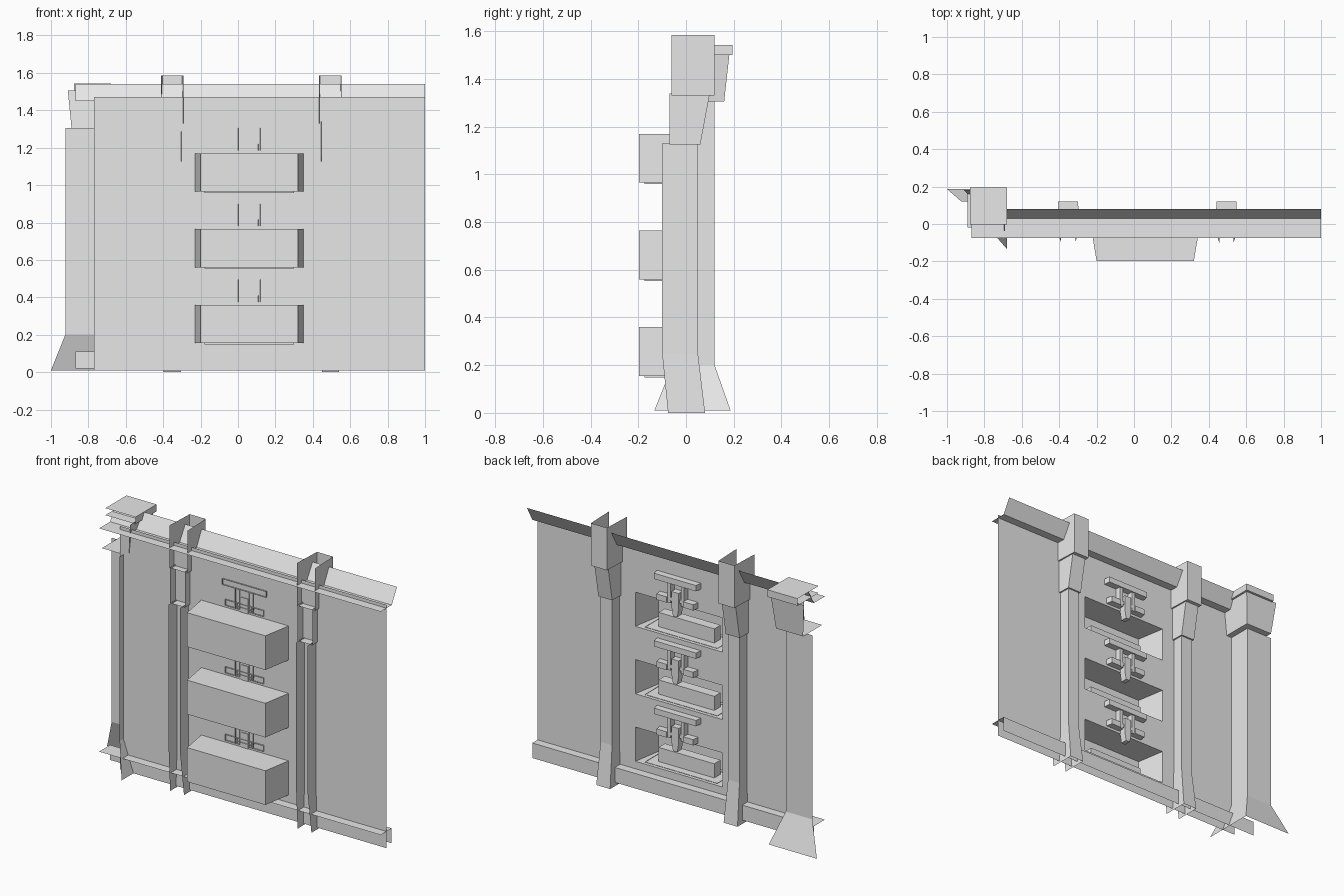
import bpy

cube = bpy.data.objects.get("Cube")
if cube:
    bpy.data.objects.remove(cube)

grey = bpy.data.materials.new("light_grey")
grey.use_nodes = True
grey.diffuse_color = (0.8, 0.8, 0.8, 1)
grey.node_tree.nodes["Principled BSDF"].inputs["Base Color"].default_value = (0.8, 0.8, 0.8, 1)

WALL_Y = -0.02


def build(name, verts, faces):
    mesh = bpy.data.meshes.new(name)
    mesh.from_pydata(verts, [], faces)
    mesh.materials.append(grey)
    obj = bpy.data.objects.new(name, mesh)
    bpy.context.scene.collection.objects.link(obj)
    return obj


def loft(name, rings, closed=False, caps=()):
    """Skin a sheet through rings of equal length; caps lists rings to fill."""
    n = len(rings[0])
    verts = [p for ring in rings for p in ring]
    faces = []
    for r in range(len(rings) - 1):
        for i in range(n if closed else n - 1):
            j = (i + 1) % n
            faces.append((r * n + i, r * n + j, r * n + n + j, r * n + n + i))
    for r in caps:
        faces.append([r * n + i for i in range(n)])
    return build(name, verts, faces)


def upright_rect(x0, x1, z0, z1, y):
    return [(x0, y, z0), (x1, y, z0), (x1, y, z1), (x0, y, z1)]


def flat_rect(x0, x1, y0, y1, z):
    return [(x0, y0, z), (x1, y0, z), (x1, y1, z), (x0, y1, z)]


def strip(name, profile, x0, x1):
    """Sweep an open (y, z) profile along x."""
    return loft(name, [[(x, y, z) for y, z in profile] for x in (x0, x1)])


# Wall sheet with three openings
NX0, NX1 = -0.23, 0.35
LEFT, RIGHT, BASE, TOP = -0.77, 1.0, 0.01, 1.47
niches = [(0.155 + 0.405 * i, 0.36 + 0.405 * i) for i in range(3)]
panels = [(LEFT, NX0, BASE, TOP), (NX1, RIGHT, BASE, TOP)]
edges = [BASE] + [z for pair in niches for z in pair] + [TOP]
panels += [(NX0, NX1, edges[i], edges[i + 1]) for i in range(0, len(edges), 2)]
wall_verts = [p for panel in panels for p in upright_rect(*panel, WALL_Y)]
build("wall", wall_verts, [range(4 * i, 4 * i + 4) for i in range(len(panels))])

# Skirting and flared cornice, both run past the wall at the corner
strip("skirting", [(-0.075, 0.11), (0.03, 0.11), (0.03, 0.02)], -0.87, RIGHT)
strip("cornice", [(-0.075, 1.45), (0.03, 1.45), (0.08, 1.54)], -0.87, RIGHT)

MID = 0.06
for k, (z0, z1) in enumerate(niches):
    # Recess with splayed sides
    side = [upright_rect(NX0, NX1, z0, z1, WALL_Y),
            upright_rect(NX0 + 0.03, NX1 - 0.03, z0, z1, -0.197)]
    loft(f"niche_{k}", side, True, (1,))
    # Shallow tray under the floor and the block standing in it
    loft(f"tray_{k}", [flat_rect(-0.18, 0.30, -0.175, -0.04, z) for z in (z0 + 0.002, z0 - 0.006)],
         True, (1,))
    loft(f"block_{k}", [flat_rect(MID - 0.185, MID + 0.185, -0.15, -0.09, z)
                        for z in (z0, z0 + 0.085)], True, (1,))

    # Relief ornament above each niche: half width, z range, centre, back depth
    def relief(part, half, low, high, cx=MID, back=0.02, taper=0.006):
        loft(f"{part}_{k}",
             [upright_rect(cx - half, cx + half, z1 + low, z1 + high, -0.028),
              upright_rect(cx - half + taper, cx + half - taper, z1 + low, z1 + high, back)],
             True, (1,))
    relief("ornament_top_bar", 0.146, 0.135, 0.17)
    for s in (-1, 1):
        relief("ornament_lower_bar", 0.04, 0.015, 0.05, MID + s * 0.088)
        relief("ornament_leg", 0.014, 0.015, 0.135, MID + s * 0.045, 0.012, 0.003)
    relief("ornament_bridge", 0.06, 0.03, 0.05, back=0.012, taper=0.003)
    # Stem tapers to its lower tip
    loft(f"ornament_stem_{k}",
         [flat_rect(MID - w, MID + w, WALL_Y - 0.004, 0.018, z1 + z)
          for w, z in ((0.024, 0.09), (0.024, 0.0), (0.014, -0.055))], True, (0, 2))

# Pilasters: open channels, each level (z, front y, back y, front half, back half)
parts = {
    "shaft": [(0, -0.075, 0.08, 0.046, 0.046), (0.25, -0.1, 0.05, 0.038, 0.038),
              (1.13, -0.1, 0.05, 0.038, 0.038)],
    "capital": [(1.125, -0.07, 0.06, 0.05, 0.046), (1.34, -0.07, 0.10, 0.05, 0.046)],
    "top_block": [(1.33, -0.06, 0.12, 0.06, 0.053), (1.585, -0.06, 0.12, 0.06, 0.053)],
}
for n, cx in enumerate((-0.352, 0.494)):
    for part, levels in parts.items():
        rings = [[(cx - f, y0, z), (cx - b, y1, z), (cx + b, y1, z), (cx + f, y0, z)]
                 for z, y0, y1, f, b in levels]
        loft(f"pilaster_{part}_{n}", rings, caps=() if part == "shaft" else (0,))


# Corner column: two faces meeting at a right angle
def angle(cx, cy, size, z):
    return [(cx - size, cy, z), (cx, cy, z), (cx, cy - size, z)]


loft("corner_column", [angle(-0.68, 0.187, 0.32, 0.01), angle(-0.747, 0.12, 0.176, 0.2),
                       angle(-0.747, 0.12, 0.176, 1.305)])
loft("corner_capital", [angle(-0.71, 0.16, 0.18, 1.305), angle(-0.69, 0.182, 0.22, 1.505)])
build("corner_capital_base", flat_rect(-0.89, -0.71, -0.02, 0.16, 1.305), [range(4)])
loft("corner_cap_edge", [angle(-0.678, 0.196, 0.2, z) for z in (1.5, 1.542)])
build("corner_cap_top", flat_rect(-0.878, -0.678, -0.004, 0.196, 1.542), [range(4)])
build("corner_cap_under", flat_rect(-0.878, -0.678, -0.004, 0.196, 1.5), [range(4)])
